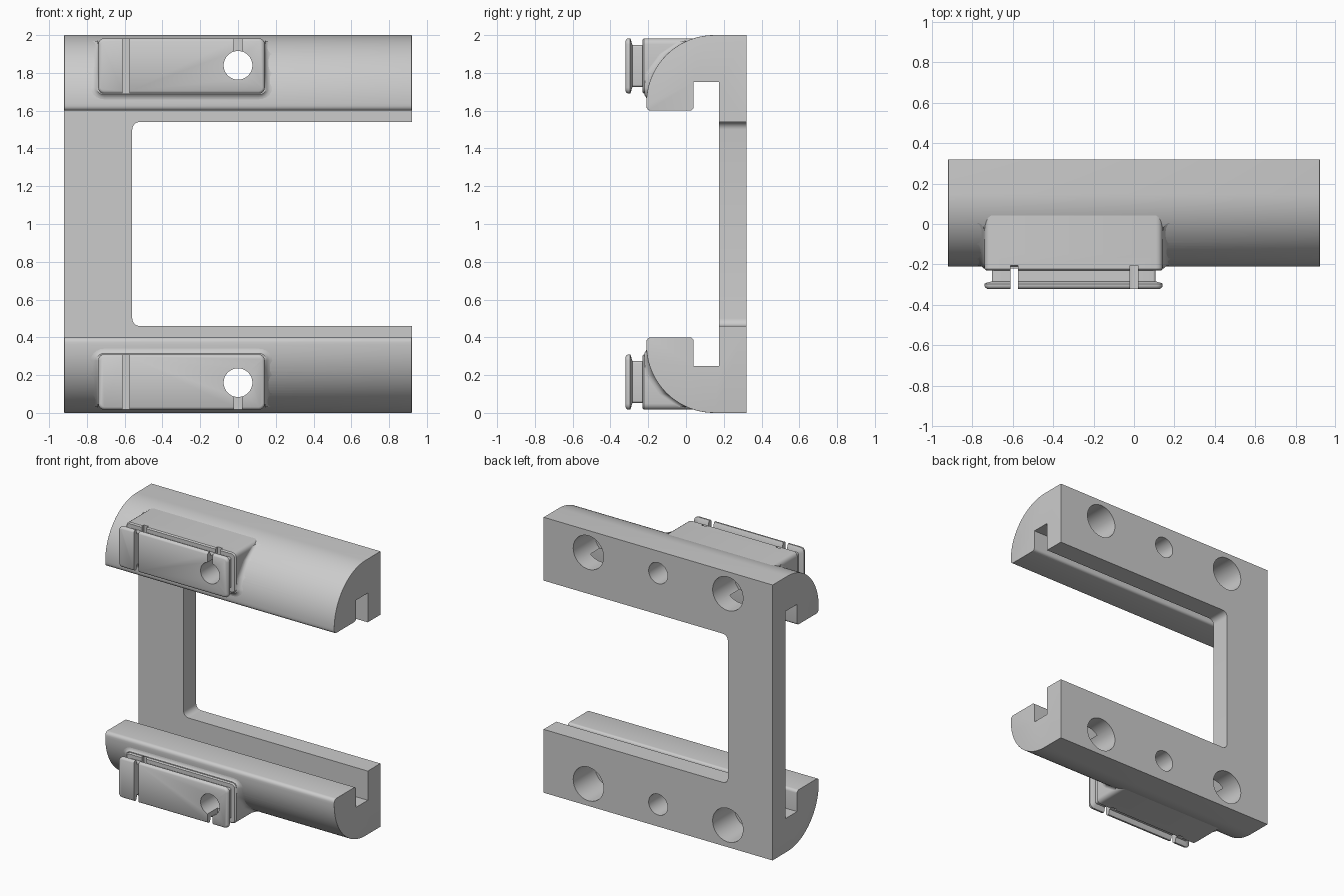
import bpy, bmesh, math

if "Cube" in bpy.data.objects:
    bpy.data.objects.remove(bpy.data.objects["Cube"])

grey = bpy.data.materials.new("light grey")
grey.diffuse_color = (0.6, 0.6, 0.6, 1)
grey.use_nodes = True
grey.node_tree.nodes["Principled BSDF"].inputs["Base Color"].default_value = grey.diffuse_color
MID = 1.0          # mirror height
HOLE_Z = 1.84      # height of all bored holes


def arc(cx, cz, r, a0, a1, n):
    return [(cx + r * math.cos(math.radians(a0 + (a1 - a0) * i / n)),
             cz + r * math.sin(math.radians(a0 + (a1 - a0) * i / n))) for i in range(n + 1)]


def make(name, rings, caps=True, closed=True):
    """Skin a row of equal point rings; heights are stored relative to MID."""
    bm = bmesh.new()
    vs = [[bm.verts.new((x, y, z - MID)) for x, y, z in ring] for ring in rings]
    n = len(rings[0])
    for a, b in zip(vs, vs[1:]):
        for i in range(n if closed else n - 1):
            j = (i + 1) % n
            bm.faces.new((a[i], a[j], b[j], b[i]))
    if caps:
        bm.faces.new(vs[0])
        bm.faces.new(vs[-1])
    bmesh.ops.recalc_face_normals(bm, faces=bm.faces)
    me = bpy.data.meshes.new(name)
    bm.to_mesh(me)
    bm.free()
    ob = bpy.data.objects.new(name, me)
    bpy.context.collection.objects.link(ob)
    ob.location.z = MID
    me.materials.append(grey)
    return ob


def cylinder(name, x, r, y0, y1):
    c = arc(x, HOLE_Z, r, 0, 360 * 47 / 48, 47)
    return make(name, [[(px, y, pz) for px, pz in c] for y in (y0, y1)])


def box(name, x0, x1, y0, y1, z0, z1):
    return make(name, [[(x0, y, z0), (x1, y, z0), (x1, y, z1), (x0, y, z1)] for y in (y0, y1)])


def finish(ob, cutters=(), mirror=True):
    """Cut, mirror to the lower half, bake and shade."""
    for c in cutters:
        m = ob.modifiers.new("cut", 'BOOLEAN')
        m.operation, m.solver, m.object = 'DIFFERENCE', 'EXACT', c
    if mirror:
        m = ob.modifiers.new("mirror", 'MIRROR')
        m.use_axis = (False, False, True)
        m.use_mirror_merge = False
    bpy.context.view_layer.update()
    dg = bpy.context.evaluated_depsgraph_get()
    me = bpy.data.meshes.new_from_object(ob.evaluated_get(dg))
    ob.modifiers.clear()
    ob.data = me
    bpy.ops.object.select_all(action='DESELECT')
    ob.select_set(True)
    bpy.context.view_layer.objects.active = ob
    bpy.ops.object.shade_smooth_by_angle(angle=math.radians(35))


# Cutters: through hole, two blind pockets, two slots in the clip
bore = cylinder("bore_cutter", 0, 0.076, -0.6, 0.6)
pockets = [cylinder("pocket_cutter", x, 0.122, 0.07, 0.5) for x in (-0.56, 0.56)]
slots = [box("wide_slot_cutter", -0.612, -0.575, -0.5, -0.206, 1.5, 2.2),
         box("short_slot_cutter", -0.02, 0.02, -0.5, -0.206, HOLE_Z, 2.2)]

# Rail: hooked profile with a rounded outside, extruded along x
R, CY, CZ = 0.36, 0.15, 1.64
outer = [(0.32, 2.0)] + arc(CY, CZ, R, 90, 180, 28) + arc(-0.185, 1.625, 0.025, 180, 270, 4)
inner = arc(0.02, 1.62, 0.02, 270, 360, 4) + [(0.04, 1.752), (0.175, 1.752), (0.175, 1.54), (0.32, 1.54)]
rail = make("rail", [[(x, y, z) for y, z in outer + inner] for x in (-0.92, 0.92)])
bm = bmesh.new()
bm.from_mesh(rail.data)
bm.verts.ensure_lookup_table()
n, k = len(outer + inner), len(outer)
ends = [bm.edges.get((bm.verts[o + i], bm.verts[o + i + 1])) for o in (0, n) for i in range(k)]
bmesh.ops.bevel(bm, geom=ends, offset=0.022, segments=4, profile=0.5, affect='EDGES', clamp_overlap=True)
bm.to_mesh(rail.data)
bm.free()
finish(rail, [bore] + pockets)

# Column joining the rails, with filleted inner corners
side = ([(-0.92, 0.46), (-0.52, 0.46)] + arc(-0.52, 0.50, 0.04, 270, 180, 6)[1:]
        + arc(-0.52, 1.50, 0.04, 180, 90, 6) + [(-0.92, 1.54)])
finish(make("column", [[(x, y, z) for x, z in side] for y in (0.175, 0.32)]), mirror=False)

# Clip: rounded block, narrow neck and flared cap lofted along y
X0, X1, Z0, Z1 = -0.74, 0.142, 1.69, 1.983


def outline(y, inset, lift=0):
    r = max(0.032 - inset, 0.012)
    x0, x1, z0, z1 = X0 + inset, X1 - inset, Z0 + inset + lift, Z1 - inset
    pts = (arc(x1 - r, z1 - r, r, 0, 90, 4) + arc(x0 + r, z1 - r, r, 90, 180, 4)
           + arc(x0 + r, z0 + r, r, 180, 270, 4) + arc(x1 - r, z0 + r, r, 270, 360, 4))
    return [(x, y, z) for x, z in pts]


stations = [(0.06, 0, 0.08), (-0.15, 0), (-0.222, 0), (-0.23, 0.008), (-0.23, 0.036), (-0.284, 0.036),
            (-0.292, 0.006), (-0.296, 0), (-0.307, 0), (-0.316, 0.005), (-0.321, 0.014)]
finish(make("clip", [outline(*s) for s in stations]), [bore] + slots)

# Fillet between the clip block and the curved rail (sides and underside)
path = [(X0, 1.97, -1, 0), (X0, 1.9, -1, 0), (X0, 1.8, -1, 0)]
path += [(x, z, math.cos(math.radians(a)), math.sin(math.radians(a)))
         for (x, z), a in zip(arc(X0 + 0.032, Z0 + 0.032, 0.032, 180, 270, 5), range(180, 271, 18))]
path += [(x, z, math.cos(math.radians(a)), math.sin(math.radians(a)))
         for (x, z), a in zip(arc(X1 - 0.032, Z0 + 0.032, 0.032, 270, 360, 5), range(270, 361, 18))]
path += [(X1, 1.8, 1, 0), (X1, 1.9, 1, 0), (X1, 1.97, 1, 0)]
rows = []
for s in range(6):
    t = math.radians(18 * s)
    d, h = 0.04 * (1 - math.sin(t)), 0.04 * (1 - math.cos(t))
    row = []
    for x, z, nx, nz in path:
        zz = z + nz * d * 0.75
        surf = CY - math.sqrt(max(R * R - (zz - CZ) ** 2, 0))
        row.append((x + nx * d, max(surf - h, -0.221), zz))
    rows.append(row)
fillet = make("clip_fillet", rows, caps=False, closed=False)
# face the fillet outwards, towards the front
if sum(f.normal.y * f.area for f in fillet.data.polygons) > 0:
    fillet.data.flip_normals()
finish(fillet)

for c in [bore] + pockets + slots:
    c.hide_render = True
    c.hide_set(True)
